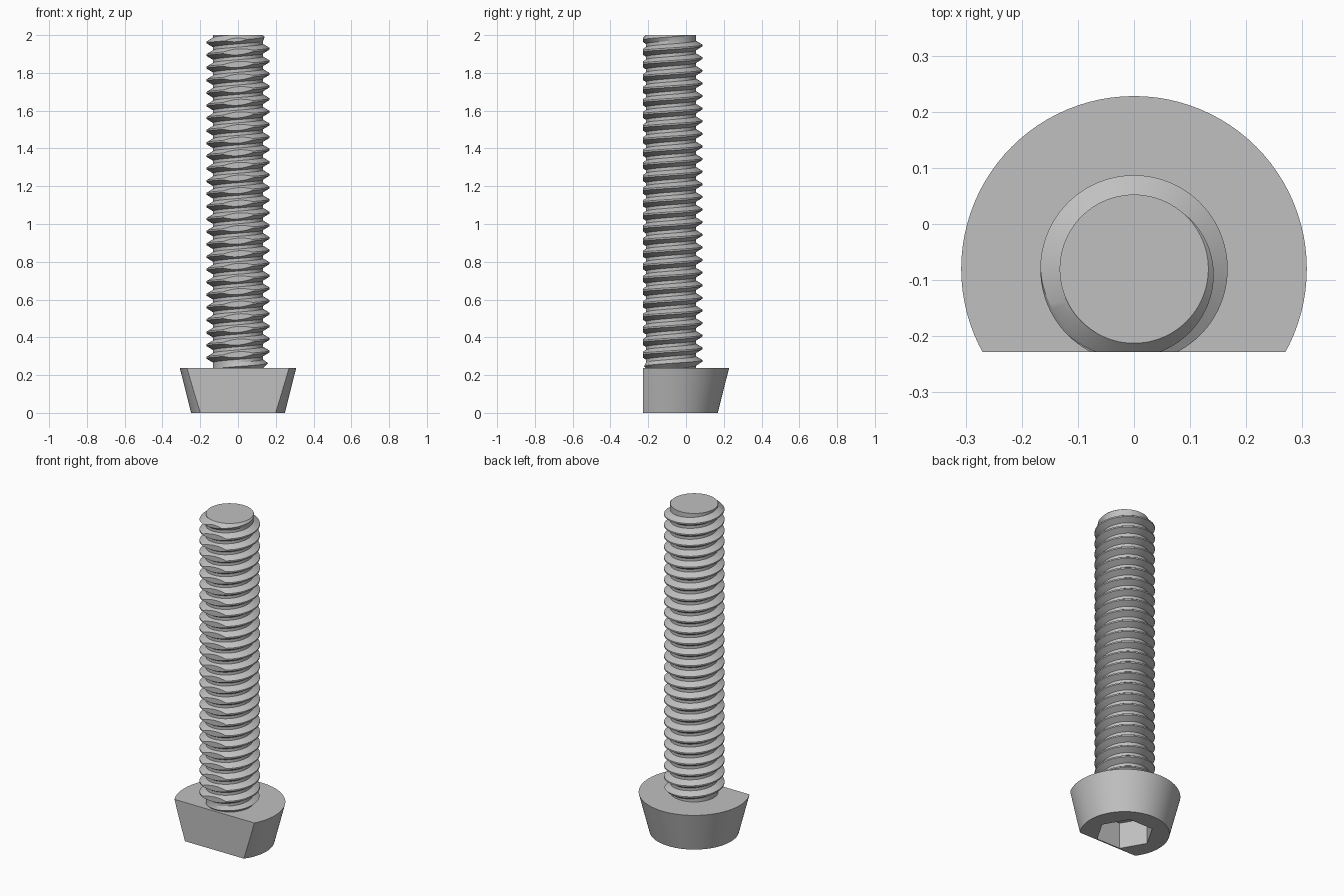
import bpy
import bmesh
import math
from mathutils import Vector

AXIS_Y = -0.08        # screw axis, set forward of the middle
FLAT = -0.148         # front flat, measured from the axis
HEAD_TOP, TOP = 0.237, 2.0
ROOT, CREST, PITCH = 0.1325, 0.167, 0.0668
CREST_Z = 0.325       # height of one crest on the +x side
STEPS = 96

cube = bpy.data.objects.get("Cube")
if cube:
    bpy.data.objects.remove(cube, do_unlink=True)

steel = bpy.data.materials.new("grey_steel")
steel.use_nodes = True
colour = (0.53, 0.53, 0.53, 1)
steel.diffuse_color = colour
steel.node_tree.nodes["Principled BSDF"].inputs["Base Color"].default_value = colour


def cut_front(bm):
    """Slice off the front along a vertical plane and close the openings."""
    bmesh.ops.bisect_plane(bm, geom=bm.verts[:] + bm.edges[:] + bm.faces[:],
                           plane_co=Vector((0, FLAT, 0)), plane_no=Vector((0, -1, 0)),
                           clear_outer=True)
    close(bm)


def close(bm):
    bmesh.ops.holes_fill(bm, edges=[e for e in bm.edges if e.is_boundary], sides=0)
    bmesh.ops.recalc_face_normals(bm, faces=bm.faces[:])


def finish(name, bm):
    mesh = bpy.data.meshes.new(name)
    bm.to_mesh(mesh)
    bm.free()
    mesh.materials.append(steel)
    obj = bpy.data.objects.new(name, mesh)
    obj.location.y = AXIS_Y
    bpy.context.collection.objects.link(obj)
    return obj


def activate(obj):
    bpy.ops.object.select_all(action='DESELECT')
    obj.select_set(True)
    bpy.context.view_layer.objects.active = obj


def cone(r1, r2, z1, z2, sides):
    bm = bmesh.new()
    bmesh.ops.create_cone(bm, cap_ends=True, segments=sides, radius1=r1, radius2=r2, depth=z2 - z1)
    bmesh.ops.translate(bm, verts=bm.verts[:], vec=(0, 0, (z1 + z2) / 2))
    return bm


# Threaded shaft: a helical V profile with chamfered ends
profile = [(-0.375, ROOT), (-0.0625, CREST), (0.0625, CREST), (0.375, ROOT)]
turns = range(-4, 30)
rows = [(CREST_Z + (k + f) * PITCH, r) for k in turns for f, r in profile]
bm = bmesh.new()
columns = []
for j in range(STEPS):
    a = math.tau * j / STEPS
    column = []
    for z0, r0 in rows:
        z = min(max(z0 + PITCH * j / STEPS, HEAD_TOP), TOP)
        r = min(r0, ROOT + TOP - z, ROOT + z - HEAD_TOP)
        column.append(bm.verts.new((r * math.cos(a), r * math.sin(a), z)))
    columns.append(column)
for j in range(STEPS):
    # the last column joins the first one a full turn higher
    shift = len(profile) if j == STEPS - 1 else 0
    left, right = columns[j], columns[(j + 1) % STEPS]
    for i in range(len(rows) - 1 - shift):
        bm.faces.new((left[i], right[i + shift], right[i + shift + 1], left[i + 1]))
bmesh.ops.remove_doubles(bm, verts=bm.verts[:], dist=0.00005)
loose = [v for v in bm.verts if not v.link_faces]
bmesh.ops.delete(bm, geom=loose, context='VERTS')
close(bm)
cut_front(bm)
shaft = finish("threaded_shaft", bm)

# Tapered head with a flat front
bm = cone(0.248, 0.308, 0, HEAD_TOP, STEPS)
cut_front(bm)
head = finish("head", bm)

# Hexagonal socket in the underside, corners toward +x and -x
bm = cone(0.162, 0.162, -0.05, 0.16, 6)
corner = max(bm.verts, key=lambda v: v.co.x).co
turn = -math.atan2(corner.y, corner.x)
for v in bm.verts:
    x, y = v.co.x, v.co.y
    v.co.x = x * math.cos(turn) - y * math.sin(turn)
    v.co.y = x * math.sin(turn) + y * math.cos(turn)
cutter = finish("socket_cutter", bm)
cutter.hide_render = True
socket = head.modifiers.new("socket", 'BOOLEAN')
socket.operation = 'DIFFERENCE'
socket.solver = 'EXACT'
socket.object = cutter
activate(head)
bpy.ops.object.modifier_apply(modifier=socket.name)
bpy.data.objects.remove(cutter, do_unlink=True)

for obj in (shaft, head):
    activate(obj)
    bpy.ops.object.shade_smooth_by_angle(angle=math.radians(25))
